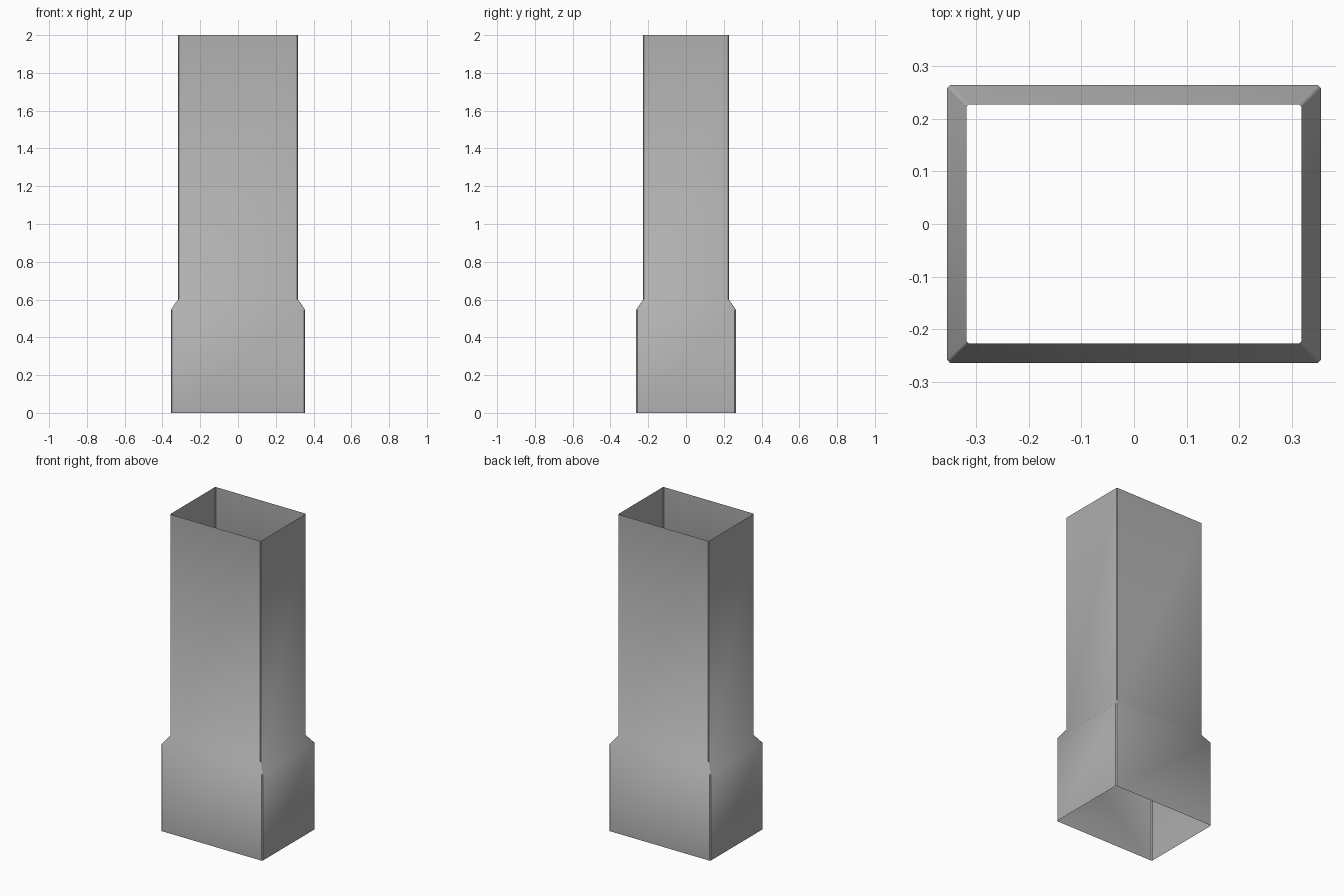
import bpy, bmesh, math

if "Cube" in bpy.data.objects:
    bpy.data.objects.remove(bpy.data.objects["Cube"])


def chamfered_ring(bm, hx, hy, z, c):
    """Rectangular loop with small chamfered corners, anticlockwise."""
    pts = []
    for sx, sy in ((1, -1), (1, 1), (-1, 1), (-1, -1)):
        a = (sx * (hx - c), sy * hy, z)
        b = (sx * hx, sy * (hy - c), z)
        pts += [a, b] if sx * sy < 0 else [b, a]
    return [bm.verts.new(p) for p in pts]


# Profile of the duct: half width, half depth, height, corner chamfer
sections = [
    (0.355, 0.264, 0.0, 0.006),
    (0.355, 0.264, 0.546, 0.006),   # top of wide socket
    (0.318, 0.227, 0.6, 0.005),     # end of taper
    (0.318, 0.227, 2.0, 0.005),     # open top
]

# Open-ended sheet tube, lofted through the sections
bm = bmesh.new()
rings = [chamfered_ring(bm, *s) for s in sections]
for low, high in zip(rings, rings[1:]):
    n = len(low)
    for i in range(n):
        j = (i + 1) % n
        bm.faces.new((low[i], low[j], high[j], high[i]))

mesh = bpy.data.meshes.new("rectangular_duct")
bm.to_mesh(mesh)
bm.free()
duct = bpy.data.objects.new("rectangular_duct", mesh)
bpy.context.collection.objects.link(duct)

# Dark grey sheet metal
metal = bpy.data.materials.new("dark_grey_metal")
metal.diffuse_color = (0.43, 0.43, 0.43, 1.0)
metal.use_nodes = True
metal.node_tree.nodes["Principled BSDF"].inputs["Base Color"].default_value = metal.diffuse_color
mesh.materials.append(metal)

# Soft shading over the taper, sharp vertical corners
bpy.context.view_layer.objects.active = duct
duct.select_set(True)
bpy.ops.object.shade_smooth_by_angle(angle=math.radians(40))
